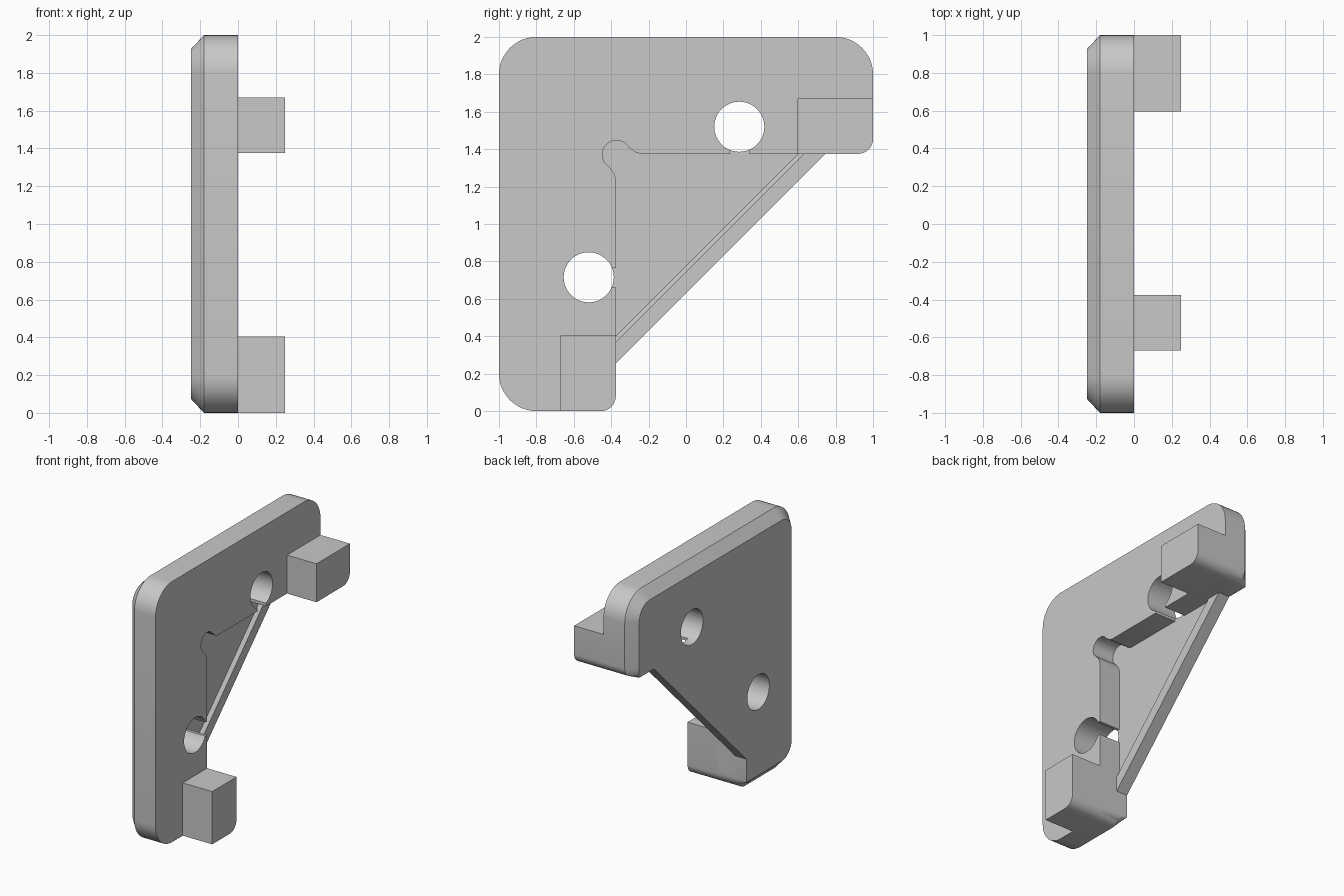
import bpy, bmesh
from math import cos, sin, radians

cube = bpy.data.objects.get("Cube")
if cube:
    bpy.data.objects.remove(cube, do_unlink=True)

grey = bpy.data.materials.new("light grey")
grey.use_nodes = True
grey.diffuse_color = (0.58, 0.58, 0.58, 1)
grey.node_tree.nodes["Principled BSDF"].inputs["Base Color"].default_value = (0.58, 0.58, 0.58, 1)


def mirror(points):
    """Reflect (y, z) points across the bracket's diagonal, keeping path order."""
    return [(1 - z, 1 - y) for y, z in reversed(points)]


def arc(cy, cz, r, start, end, n=12):
    angles = [radians(start + (end - start) * i / n) for i in range(n + 1)]
    return [(cy + r * cos(a), cz + r * sin(a)) for a in angles]


def loft(name, rings):
    """Solid through rings given as (x, [(y, z), ...])."""
    bm = bmesh.new()
    loops = [[bm.verts.new((x, y, z)) for y, z in pts] for x, pts in rings]
    n = len(loops[0])
    for a, b in zip(loops, loops[1:]):
        for i in range(n):
            j = (i + 1) % n
            bm.faces.new((a[i], a[j], b[j], b[i]))
    bm.faces.new(loops[0][::-1])
    bm.faces.new(loops[-1])
    bmesh.ops.remove_doubles(bm, verts=bm.verts, dist=0.0001)
    bmesh.ops.recalc_face_normals(bm, faces=bm.faces)
    mesh = bpy.data.meshes.new(name)
    bm.to_mesh(mesh)
    bm.free()
    obj = bpy.data.objects.new(name, mesh)
    bpy.context.collection.objects.link(obj)
    mesh.materials.append(grey)
    return obj


def smooth(obj):
    bpy.ops.object.select_all(action="DESELECT")
    obj.select_set(True)
    bpy.context.view_layer.objects.active = obj
    bpy.ops.object.shade_smooth_by_angle(angle=radians(30))


# Plate outline: diagonal end, rounded tips and three large corners
WALL, TIP, BIG, BEVEL = 1.375, 0.08, 0.2, 0.075
tip = arc(1 - TIP, WALL + TIP, TIP, -90, 0, 8)


def outline(inset):
    r = BIG - inset
    lim = 1 - inset
    end = [(0.745, WALL)] + [(min(y, lim), z) for y, z in tip]
    return (end + arc(0.8, 1.8, r, 0, 90) + arc(-0.8, 1.8, r, 90, 180)
            + arc(-0.8, 0.2, r, 180, 270) + mirror(end))


plate = loft("bracket_plate", [(-0.25, outline(BEVEL)), (-0.18, outline(0)), (0, outline(0))])

# Pocket outline: straight walls, hole slots and round corner relief
half_wall = [(0.34, WALL), (0.34, 1.4), (0.235, 1.4), (0.235, WALL),
             (-0.24, WALL), (-0.27, 1.383), (-0.292, 1.4)]
relief = arc(-0.372, 1.372, 0.075, 30, 240, 24)


def pocket(offset):
    start = [(WALL - offset, WALL)]
    return start + half_wall + relief + mirror(start + half_wall)


floor_cut = loft("pocket_floor_cutter", [(-0.18, pocket(0.775)), (-0.155, pocket(0.745)), (0.1, pocket(0.745))])
lip_cut = loft("pocket_lip_cutter", [(-0.155, pocket(0.5)), (0.1, pocket(0.5))])
hole = arc(0.285, 1.52, 0.134, 0, 352.5, 47)
hole_cuts = [loft("hole_cutter", [(-0.4, pts), (0.1, pts)]) for pts in (hole, mirror(hole))]

for cutter in [floor_cut, lip_cut] + hole_cuts:
    mod = plate.modifiers.new(cutter.name, "BOOLEAN")
    mod.operation = "DIFFERENCE"
    mod.solver = "EXACT"
    mod.object = cutter
bpy.context.view_layer.update()
cut = bpy.data.meshes.new_from_object(plate.evaluated_get(bpy.context.evaluated_depsgraph_get()))
plate.modifiers.clear()
plate.data = cut
for cutter in [floor_cut, lip_cut] + hole_cuts:
    bpy.data.objects.remove(cutter, do_unlink=True)
smooth(plate)

# Locating blocks on both arm tips
block = [(0.595, WALL)] + tip + [(1, 1.67), (0.595, 1.67)]
for name, pts in (("upper_block", block), ("lower_block", mirror(block))):
    smooth(loft(name, [(0, pts), (0.25, pts)]))
